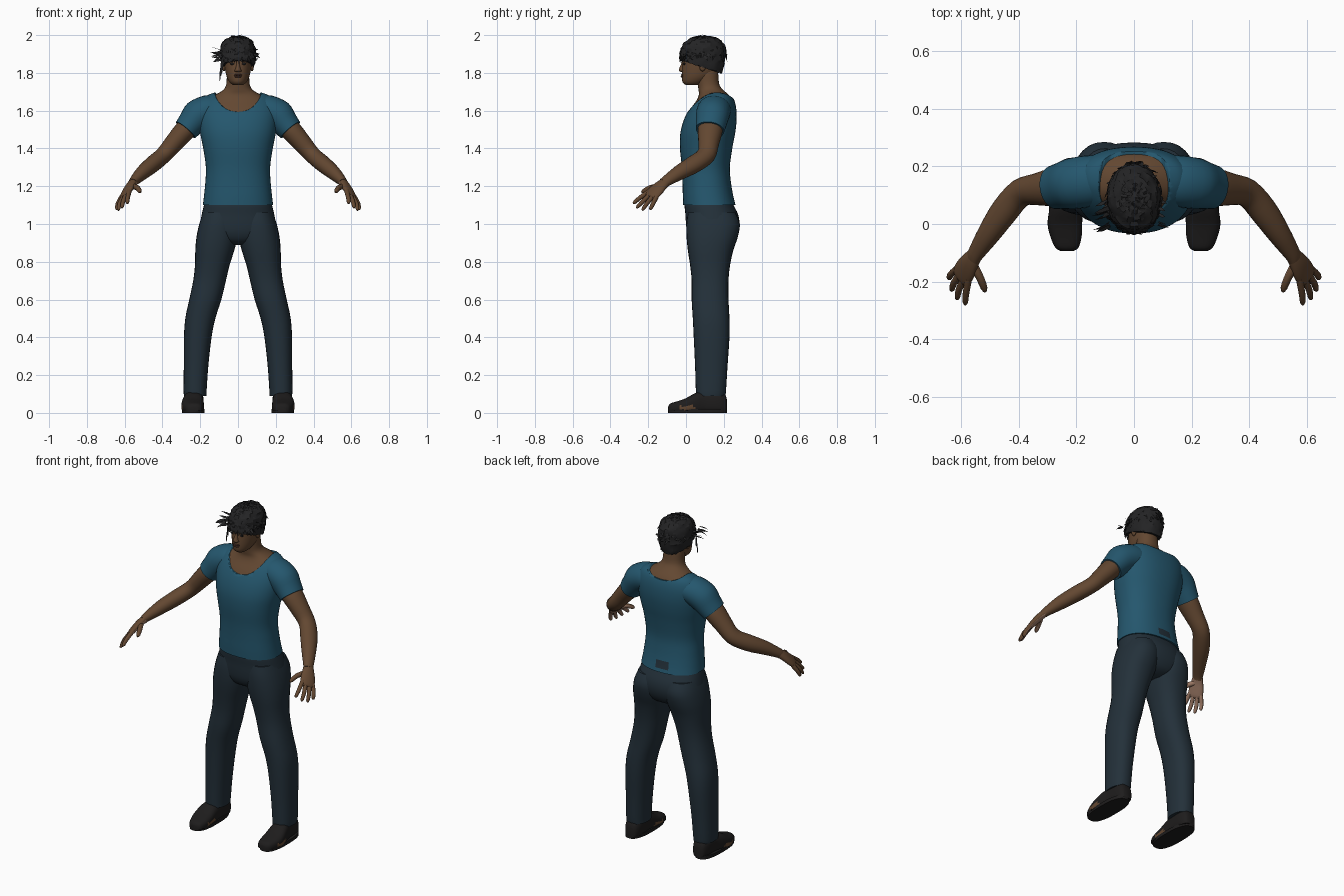
import bpy, bmesh, math, random
from mathutils import Vector

if "Cube" in bpy.data.objects:
    bpy.data.objects.remove(bpy.data.objects["Cube"])

random.seed(4)


def material(name, rgb):
    m = bpy.data.materials.new(name)
    m.diffuse_color = (*rgb, 1)
    m.use_nodes = True
    m.node_tree.nodes["Principled BSDF"].inputs["Base Color"].default_value = m.diffuse_color
    return m


SKIN = material("brown_skin", (0.125, 0.064, 0.031))
PALM = material("light_palm", (0.33, 0.19, 0.13))
LIPS = material("dark_lips", (0.07, 0.03, 0.02))
SHIRT = material("teal_shirt", (0.018, 0.095, 0.155))
PANTS = material("navy_trousers", (0.017, 0.030, 0.042))
HAIR = material("black_hair", (0.017, 0.017, 0.018))
SHOE = material("black_leather", (0.013, 0.012, 0.012))


def finish(name, bm, mats, mirror=False, rule=None, angle=50):
    bmesh.ops.recalc_face_normals(bm, faces=bm.faces)
    bm.normal_update()
    if rule:
        for f in bm.faces:
            f.material_index = int(rule(f.calc_center_median(), f.normal))
    me = bpy.data.meshes.new(name)
    bm.to_mesh(me)
    bm.free()
    ob = bpy.data.objects.new(name, me)
    bpy.context.collection.objects.link(ob)
    for m in mats:
        me.materials.append(m)
    if mirror:
        ob.modifiers.new("mirror", "MIRROR")
    bpy.ops.object.select_all(action="DESELECT")
    bpy.context.view_layer.objects.active = ob
    ob.select_set(True)
    if angle:
        bpy.ops.object.shade_smooth_by_angle(angle=math.radians(angle))
    return ob


def spline(a, b, c, d, t):
    return 0.5 * (2 * b + (c - a) * t + (2 * a - 5 * b + 4 * c - d) * t * t
                  + (3 * b - a - 3 * c + d) * t ** 3)


def loft_mesh(rings, n=28, sub=3, p=2.0):
    """Skin a smooth run of (centre, U, V) superellipse rings."""
    fine = []
    for i in range(len(rings) - 1):
        q = [rings[max(0, min(len(rings) - 1, i + k))] for k in (-1, 0, 1, 2)]
        for s in range(sub):
            fine.append([spline(q[0][j], q[1][j], q[2][j], q[3][j], s / sub) for j in range(3)])
    fine.append(rings[-1])
    bm = bmesh.new()
    rows = []
    for c, u, v in fine:
        row = []
        for k in range(n):
            a = 2 * math.pi * k / n
            ca, sa = math.cos(a), math.sin(a)
            row.append(bm.verts.new(c + u * math.copysign(abs(ca) ** (2 / p), ca)
                                    + v * math.copysign(abs(sa) ** (2 / p), sa)))
        rows.append(row)
    for r0, r1 in zip(rows, rows[1:]):
        for k in range(n):
            bm.faces.new((r0[k], r0[(k + 1) % n], r1[(k + 1) % n], r1[k]))
    bm.faces.new(rows[0])
    bm.faces.new(rows[-1])
    return bm


def box(z, x0, x1, y0, y1):
    return (Vector(((x0 + x1) / 2, (y0 + y1) / 2, z)),
            Vector(((x1 - x0) / 2, 0, 0)), Vector((0, (y1 - y0) / 2, 0)))


def sym(rows):
    return [box(z, -rx, rx, y0, y1) for z, rx, y0, y1 in rows]


def tube(rows, wide=(0, 1, 0)):
    """Rings across a path of (x, y, z, half width, half thickness)."""
    pts = [Vector(r[:3]) for r in rows]
    out = []
    for i, r in enumerate(rows):
        t = (pts[min(i + 1, len(pts) - 1)] - pts[max(i - 1, 0)]).normalized()
        u = Vector(wide)
        u = (u - t * u.dot(t)).normalized()
        out.append((pts[i], u * r[3], t.cross(u) * r[4]))
    return out


def ball(name, loc, size, mat, mirror=False):
    bm = bmesh.new()
    bmesh.ops.create_uvsphere(bm, u_segments=14, v_segments=8, radius=1)
    for v in bm.verts:
        v.co = Vector(loc) + Vector([a * b for a, b in zip(v.co, size)])
    return finish(name, bm, [mat], mirror)


# Shirt body, with a snagged hem patch at the lower back
torso = [(1.10, .186, -.015, .262), (1.15, .180, -.017, .250), (1.22, .173, -.018, .238),
         (1.30, .170, -.022, .232), (1.40, .184, -.032, .245), (1.48, .200, -.030, .260),
         (1.55, .208, -.012, .268), (1.61, .206, .018, .266), (1.655, .188, .052, .256),
         (1.682, .160, .085, .240), (1.697, .120, .11, .215)]
shirt = finish("shirt_body", loft_mesh(sym(torso), 48, 4, 2.25), [SHIRT, PANTS], rule=lambda c, n:
               n.y > .6 and 1.125 < c.z < 1.165 and -.06 < c.x < .04)

# Scooped neckline, deeper at the front than the back
scoop = [(Vector((0, y, 1.71)), Vector((w, 0, 0)), Vector((0, 0, h)))
         for y, w, h in ((-.2, .135, .125), (.03, .13, .115), (.17, .125, .06), (.40, .11, .03))]
cutter = finish("neckline_cutter", loft_mesh(scoop, 40), [SHIRT])
cutter.hide_render = True
bpy.context.view_layer.objects.active = shirt
mod = shirt.modifiers.new("neckline", "BOOLEAN")
mod.operation, mod.object, mod.solver = "DIFFERENCE", cutter, "EXACT"
bpy.ops.object.modifier_apply(modifier="neckline")
bpy.data.objects.remove(cutter)

# Upper chest and neck under the shirt
finish("chest_and_neck", loft_mesh(sym([
    (1.48, .188, -.022, .250), (1.55, .198, -.005, .260), (1.61, .194, .025, .258),
    (1.655, .170, .056, .246), (1.685, .118, .068, .225), (1.71, .078, .066, .196),
    (1.74, .062, .062, .176), (1.80, .058, .055, .170), (1.84, .05, .06, .16)]), 40, 3, 2.2), [SKIN])

# Sleeves and arms
finish("sleeve", loft_mesh(tube([
    (.10, .155, 1.605, .085, .072), (.16, .148, 1.60, .09, .082), (.215, .14, 1.573, .088, .084),
    (.25, .133, 1.53, .081, .073), (.277, .127, 1.498, .076, .066)])), [SHIRT], True)
finish("arm", loft_mesh(tube([
    (.22, .14, 1.56, .06, .055), (.28, .128, 1.497, .066, .056), (.34, .12, 1.428, .055, .050),
    (.395, .107, 1.365, .050, .044), (.45, .045, 1.318, .050, .044), (.505, -.035, 1.272, .041, .038),
    (.548, -.10, 1.23, .031, .026), (.558, -.118, 1.216, .030, .022)]), 24), [SKIN], True)

# Hands: flat palm, four fingers and a thumb
ACROSS = (.047, .05, -.03)
INWARD = Vector((-.7, .25, -.68))
palm_rule = lambda c, n: n.dot(INWARD) > .45
finish("palm", loft_mesh(tube([
    (.548, -.10, 1.228, .026, .022), (.568, -.13, 1.205, .035, .021), (.585, -.158, 1.178, .043, .019),
    (.600, -.184, 1.151, .042, .015), (.605, -.192, 1.143, .034, .008)], ACROSS), 20),
    [SKIN, PALM], True, palm_rule)
digits = {"index_finger": ((.577, -.203, 1.168), (.584, -.245, 1.138), (.586, -.280, 1.108)),
          "middle_finger": ((.592, -.192, 1.156), (.608, -.228, 1.12), (.615, -.262, 1.085)),
          "ring_finger": ((.607, -.177, 1.145), (.626, -.206, 1.11), (.634, -.232, 1.072)),
          "little_finger": ((.620, -.160, 1.137), (.637, -.176, 1.105), (.643, -.190, 1.075)),
          "thumb": ((.558, -.142, 1.20), (.533, -.190, 1.192), (.516, -.235, 1.168))}
for name, (a, b, c) in digits.items():
    a, b, c = Vector(a), Vector(b), Vector(c)
    k = 1.2 if name == "thumb" else 1
    path = [(a + (a - b) * .3, .012), (a, .0125), (b, .0115), (b.lerp(c, .75), .0095), (c, .004)]
    finish(name, loft_mesh(tube([(*q, r * k, r * k) for q, r in path], ACROSS), 12, 2),
           [SKIN, PALM], True, palm_rule)

# Trousers: hips and legs
finish("trouser_hips", loft_mesh(sym([
    (1.125, .170, -.003, .243), (1.10, .180, -.008, .252), (1.05, .192, -.003, .276),
    (1.00, .200, 0, .283), (.95, .190, .008, .272), (.91, .13, .03, .245), (.89, .05, .07, .20)]),
    40, 3, 2.3), [PANTS])
finish("trouser_leg", loft_mesh([box(*r) for r in [
    (1.06, .01, .185, .01, .262), (1.00, .002, .205, .002, .285), (.93, .003, .220, .003, .274),
    (.86, .020, .226, .010, .250), (.78, .045, .228, .022, .233), (.70, .064, .237, .030, .225),
    (.60, .088, .258, .030, .225), (.50, .120, .279, .036, .230), (.40, .140, .286, .041, .230),
    (.25, .157, .287, .048, .220), (.12, .166, .288, .052, .212), (.09, .167, .286, .054, .208)]],
    28, 3, 2.3), [PANTS], True)

# Shoes, flattened on the ground, with an open strip along the sides
bm = loft_mesh([(Vector((x, y, h / 2 - .004)), Vector((w, 0, 0)), Vector((0, 0, h / 2 + .004)))
                for y, x, w, h in ((-.094, .232, .022, .035), (-.082, .233, .040, .05),
                                   (-.045, .236, .054, .062), (.0, .240, .060, .078),
                                   (.05, .238, .056, .105), (.10, .233, .050, .118),
                                   (.17, .230, .048, .118), (.205, .230, .038, .10),
                                   (.217, .230, .024, .07))], 32, 4, 2.7)
for v in bm.verts:
    v.co.z = max(v.co.z, .012)
finish("shoe", bm, [SHOE, SKIN], True, lambda c, n:
       abs(n.x) > .75 and -.035 < c.y < .05 and .017 < c.z < .036)
finish("shoe_sole", loft_mesh([box(z, .178, .296, -.094, .217) for z in (0, .02)], 32, 1, 2.6),
       [SHOE], True)

# Head and facial features
head = [(1.735, .026, .0, .07), (1.75, .044, -.018, .105), (1.78, .060, -.022, .15),
        (1.82, .069, -.021, .178), (1.86, .074, -.018, .192), (1.90, .077, -.020, .196),
        (1.94, .073, -.010, .188), (1.97, .058, .02, .165), (1.985, .03, .05, .13)]
finish("head", loft_mesh(sym(head), 32), [SKIN])
finish("nose", loft_mesh(sym([(1.805, .012, -.026, .0), (1.811, .019, -.037, .0),
                              (1.822, .014, -.037, .0), (1.845, .009, -.027, .0),
                              (1.868, .008, -.020, .0)]), 14), [SKIN])
ball("upper_lip", (0, -.019, 1.789), (.024, .009, .005), LIPS)
ball("lower_lip", (0, -.019, 1.780), (.020, .009, .006), LIPS)
ball("eye", (.030, -.009, 1.848), (.014, .006, .006), HAIR, True)
ball("eyebrow", (.032, -.010, 1.866), (.021, .007, .005), HAIR, True)
ball("ear", (.074, .088, 1.838), (.010, .018, .030), SKIN, True)

# Hair cap, trimmed along a line sloping down to the nape
bm = loft_mesh(sym([(1.76, .062, .0, .175), (1.80, .077, -.02, .194), (1.85, .088, -.028, .206),
                    (1.90, .093, -.031, .210), (1.94, .089, -.024, .205), (1.97, .072, .005, .185),
                    (1.987, .046, .035, .155), (1.992, .015, .07, .115)]), 36)
bmesh.ops.bisect_plane(bm, geom=bm.verts[:] + bm.edges[:] + bm.faces[:], plane_co=(0, -.03, 1.868),
                       plane_no=(0, .075, .23), clear_inner=True)
bmesh.ops.holes_fill(bm, edges=[e for e in bm.edges if e.is_boundary])
for v in bm.verts:
    v.co += (v.co - Vector((0, .09, 1.89))).normalized() * random.uniform(-.005, .005)
finish("hair_cap", bm, [HAIR], angle=25)

# Loose locks: flat tapering spikes over the cap, a fringe and stray ends
bm = bmesh.new()


def lock(root, tip, w):
    root, tip = Vector(root), Vector(tip)
    d = (tip - root).normalized()
    out = (root - Vector((0, .09, 1.88))).normalized()
    side = d.cross(out).normalized() * w
    mid = root.lerp(tip, .5) + out * w * .5
    v = [bm.verts.new(q) for q in (root - side, root + side, mid + side * .8, tip, mid - side * .8,
                                   mid - out * w * .7)]
    for f in ((0, 1, 2, 4), (4, 2, 3), (1, 0, 5), (2, 1, 5), (3, 2, 5), (4, 3, 5), (0, 4, 5)):
        bm.faces.new([v[i] for i in f])


for i in range(170):
    a, e = random.uniform(0, 2 * math.pi), random.uniform(-.15, 1.45)
    out = Vector((math.cos(a) * math.cos(e), math.sin(a) * math.cos(e), math.sin(e)))
    p = Vector((0, .09, 1.885)) + Vector((out.x * .09, out.y * .119, out.z * .105))
    run = Vector((random.uniform(-1, 1), random.uniform(-1, 1), random.uniform(-1, .3)))
    run = (run - out * run.dot(out)).normalized() + out * .22
    lock(p, p + run * random.uniform(.02, .038), random.uniform(.005, .010))
for i in range(13):
    x = -.072 + .012 * i
    y = .09 - .121 * math.sqrt(1 - (x / .095) ** 2)
    lock((x, y, 1.905), (x + random.uniform(-.012, .012), y - .002, random.uniform(1.845, 1.862)), .009)
for i in range(12):
    y, z = random.uniform(-.01, .09), random.uniform(1.86, 1.92)
    lock((-.085, y, z), (-random.uniform(.11, .15), y - .02, z + random.uniform(-.03, .02)), .008)
    if i % 2:
        lock((.085, y, z), (random.uniform(.105, .128), y - .01, z + random.uniform(-.03, .03)), .007)
for x, z0, z1 in ((-.082, 1.88, 1.80), (-.088, 1.83, 1.75), (-.078, 1.86, 1.785)):
    lock((x, .02, z0), (x - .008, .025, z1), .008)
finish("hair_locks", bm, [HAIR], angle=0)
